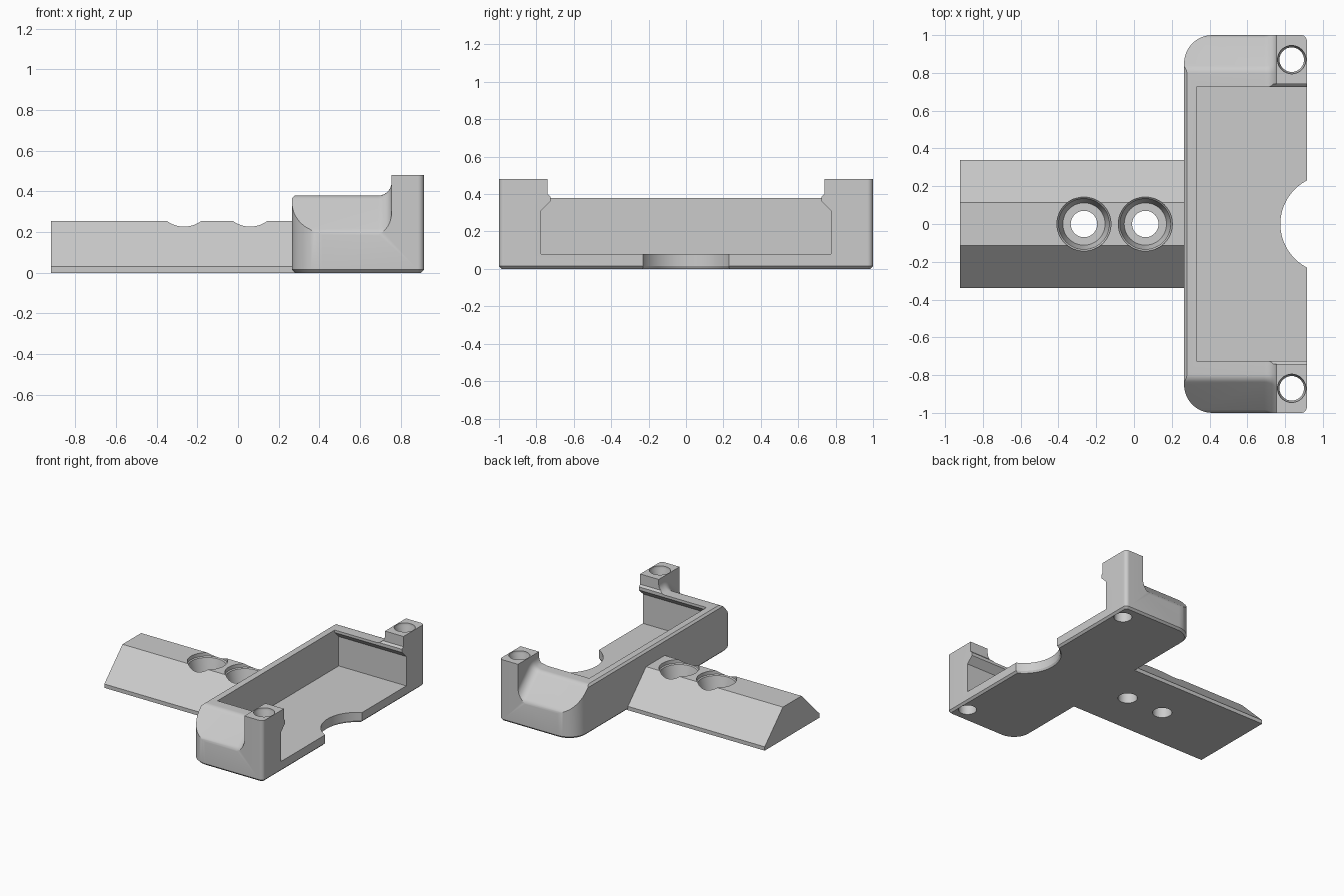
import bpy, bmesh
from math import sin, cos, pi, sqrt

if "Cube" in bpy.data.objects:
    bpy.data.objects.remove(bpy.data.objects["Cube"])

grey = bpy.data.materials.new("plain grey")
grey.use_nodes = True
grey.diffuse_color = (0.6, 0.6, 0.6, 1)
grey.node_tree.nodes["Principled BSDF"].inputs["Base Color"].default_value = (0.6, 0.6, 0.6, 1)


def loft(name, rings):
    """Closed solid skinned through rings that share a point count."""
    bm = bmesh.new()
    rows = [[bm.verts.new(p) for p in ring] for ring in rings]
    n = len(rows[0])
    for a, b in zip(rows, rows[1:]):
        for i in range(n):
            j = (i + 1) % n
            bm.faces.new((a[i], a[j], b[j], b[i]))
    bm.faces.new(rows[0][::-1])
    bm.faces.new(rows[-1])
    bmesh.ops.recalc_face_normals(bm, faces=bm.faces)
    mesh = bpy.data.meshes.new(name)
    bm.to_mesh(mesh)
    bm.free()
    mesh.materials.append(grey)
    obj = bpy.data.objects.new(name, mesh)
    bpy.context.collection.objects.link(obj)
    return obj


def prism_x(name, profile, x0, x1):
    return loft(name, [[(x, y, z) for y, z in profile] for x in (x0, x1)])


def turned(name, x, y, steps, sides=48):
    """Round solid about a vertical axis from (radius, height) steps."""
    return loft(name, [[(x + r * cos(2 * pi * i / sides), y + r * sin(2 * pi * i / sides), z)
                        for i in range(sides)] for r, z in steps])


def carve(obj, cutters):
    for cutter in cutters:
        cutter.hide_render = True
        mod = obj.modifiers.new("cut", 'BOOLEAN')
        mod.operation = 'DIFFERENCE'
        mod.solver = 'EXACT'
        mod.object = cutter
    bpy.context.view_layer.update()
    deps = bpy.context.evaluated_depsgraph_get()
    mesh = bpy.data.meshes.new_from_object(obj.evaluated_get(deps))
    obj.modifiers.clear()
    obj.data = mesh
    for cutter in cutters:
        bpy.data.objects.remove(cutter)


def smooth(obj):
    bpy.ops.object.select_all(action='DESELECT')
    obj.select_set(True)
    bpy.context.view_layer.objects.active = obj
    bpy.ops.object.shade_smooth_by_angle(angle=0.5)


def mirrored(half):
    return half + [(-y, z) for y, z in reversed(half)]


# Mounting bar with sloped sides and two countersunk screw holes
bar = prism_x("mounting_bar", mirrored([(0.34, 0), (0.34, 0.03), (0.115, 0.255)]), -0.92, 0.29)
carve(bar, [turned("screw_cutter", x, 0, [(0.07, -0.1), (0.07, 0.12), (0.112, 0.12),
                                          (0.135, 0.22), (0.143, 0.227), (0.143, 0.4)])
            for x in (-0.265, 0.06)])
smooth(bar)

# Tray block: rounded footprint, chamfered along the bottom
X0, X1, TOP = 0.265, 0.915, 0.48


def footprint(inset, z):
    ring = []
    for cx, cy, r, start in ((X1 - 0.03, 0.97, 0.03, 0), (X0 + 0.15, 0.85, 0.15, 1),
                             (X0 + 0.15, -0.85, 0.15, 2), (X1 - 0.03, -0.97, 0.03, 3)):
        for k in range(13):
            a = (start + k / 12) * pi / 2
            ring.append((cx + (r - inset) * cos(a), cy + (r - inset) * sin(a), z))
    return ring


tray = loft("tray", [footprint(0.015, 0), footprint(0, 0.015), footprint(0, TOP)])


# Cutter shaping the rim and sloped ends, flaring up into the posts
def rim_ring(x, d):
    r = 0.06
    shift = r - r * sqrt(2)
    half = [(1.3, 0.7), (1.3, 0.2 + shift)]
    for k in range(7):
        a = pi / 2 - k * pi / 24
        half.append((1.001 - r + (r + d) * sin(a), 0.2 + shift + (r + d) * cos(a)))
    for k in range(7):
        a = pi / 4 - k * pi / 24
        half.append((0.82 + shift + (r + d) * sin(a), 0.38 - r + (r + d) * cos(a)))
    return [(x, y, z) for y, z in mirrored(half)]


FILLET = 0.065
rings = [rim_ring(0.1, 0)]
for k in range(9):
    a = k * pi / 16
    rings.append(rim_ring(0.755 - FILLET + FILLET * sin(a), FILLET * (1 - cos(a))))
rim = loft("rim_cutter", rings)

# Cavity open at the back, with an overhanging lip along both ends
cavity = prism_x("cavity_cutter", mirrored([(0.775, 0.08), (0.775, 0.31), (0.725, 0.36),
                                            (0.725, 0.385), (0.74, 0.4), (0.74, 0.7)]), 0.33, 1.1)

# Small chamfer along the long rim edge
edge = loft("edge_cutter", [[(X0 - 0.05, y, 0.315), (X0 + 0.065, y, 0.43), (X0 - 0.05, y, 0.43)]
                            for y in (-1.2, 1.2)])

# Round notch in the floor and the vertical holes through the posts
notch = turned("notch_cutter", 1.034, 0, [(0.274, -0.01), (0.259, 0.015), (0.259, 0.2)], 96)
holes = [turned("post_hole_cutter", 0.835, y, [(0.065, -0.1), (0.065, 0.44), (0.075, 0.46), (0.075, 0.6)])
         for y in (-0.87, 0.87)]
carve(tray, [rim, cavity, edge, notch] + holes)
smooth(tray)
